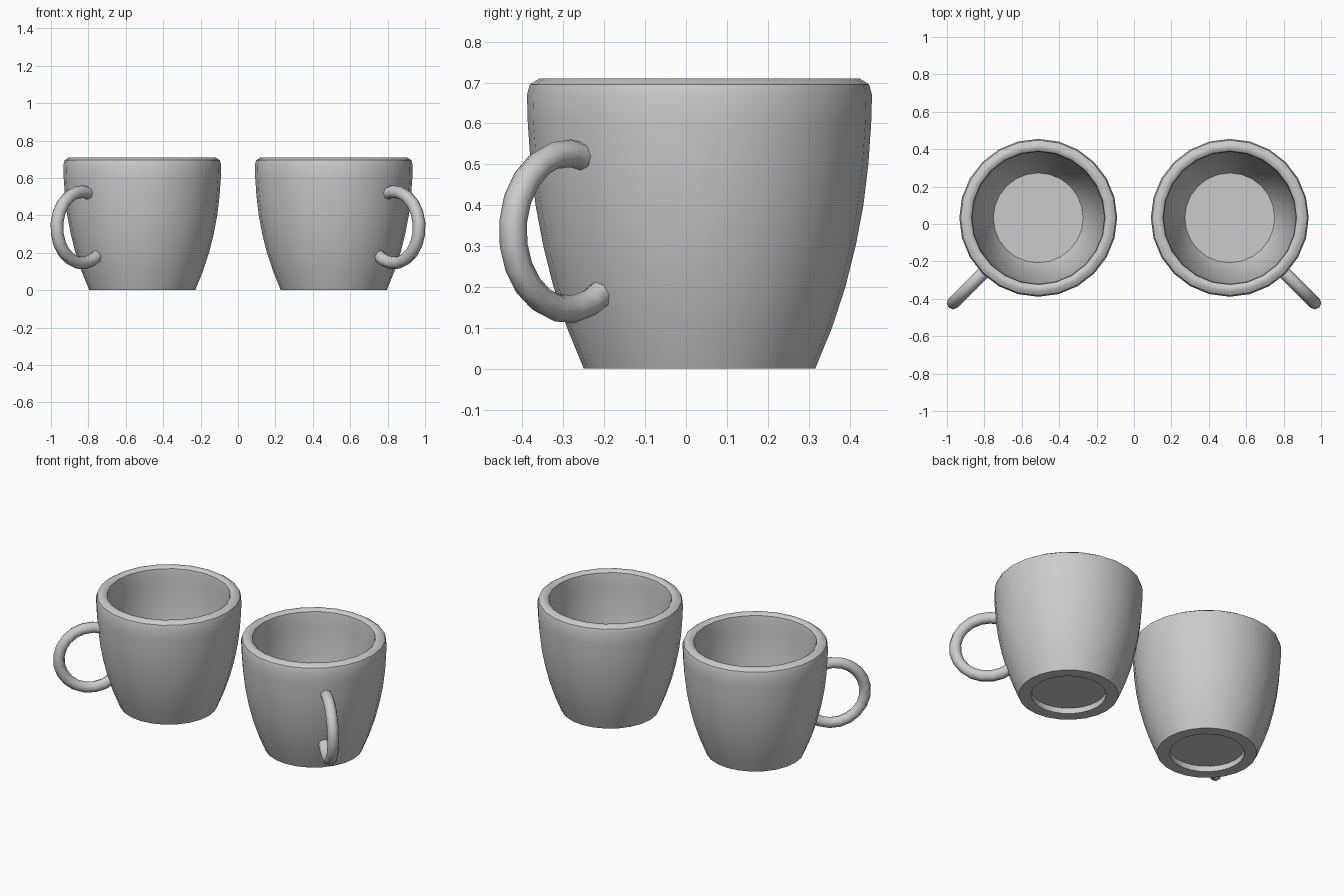
import bpy, bmesh
from math import sin, cos, pi, radians

if "Cube" in bpy.data.objects:
    bpy.data.objects.remove(bpy.data.objects["Cube"])

CX, CY = 0.512, 0.033
SIDES = 24

# (radius, z): underside recess, foot, outer wall, rounded rim, inner wall, floor
PROFILE = [(0, 0.035), (0.213, 0.035), (0.213, 0), (0.283, 0), (0.324, 0.1),
           (0.357, 0.2), (0.382, 0.3), (0.401, 0.4), (0.413, 0.5), (0.420, 0.6),
           (0.422, 0.67), (0.415, 0.695), (0.392, 0.71), (0.372, 0.71),
           (0.357, 0.698), (0.353, 0.67), (0.352, 0.6), (0.346, 0.5), (0.335, 0.4),
           (0.317, 0.3), (0.293, 0.2), (0.262, 0.11), (0.24, 0.07), (0, 0.07)]


def finish(name, bm, angle):
    bmesh.ops.recalc_face_normals(bm, faces=bm.faces)
    mesh = bpy.data.meshes.new(name)
    bm.to_mesh(mesh)
    bm.free()
    ob = bpy.data.objects.new(name, mesh)
    bpy.context.collection.objects.link(ob)
    bpy.ops.object.select_all(action='DESELECT')
    ob.select_set(True)
    bpy.context.view_layer.objects.active = ob
    bpy.ops.object.shade_smooth_by_angle(angle=radians(angle))
    return ob


def bridge(bm, a, b):
    n = len(a)
    for i in range(n):
        bm.faces.new((a[i], a[(i + 1) % n], b[(i + 1) % n], b[i]))


def cup_body(name, x):
    bm = bmesh.new()
    rings = [[bm.verts.new((x + r * cos(2 * pi * i / SIDES), CY + r * sin(2 * pi * i / SIDES), z))
              for i in range(SIDES)] for r, z in PROFILE[1:-1]]
    for a, b in zip(rings, rings[1:]):
        bridge(bm, a, b)
    bm.faces.new(rings[0])
    bm.faces.new(rings[-1])
    finish(name, bm, 40)


def cup_handle(name, x, side):
    # round tube along an arc in a vertical plane turned 45 degrees to the front
    bm = bmesh.new()
    s = 0.5 ** 0.5
    steps, tube, major = 14, 0.034, 0.191
    rings = []
    for k in range(steps + 1):
        t = radians(-130 + 240 * k / steps)
        ring = []
        for j in range(8):
            p = 2 * pi * j / 8
            rad = 0.455 + (major + tube * cos(p)) * cos(t)
            z = 0.336 + (major + tube * cos(p)) * sin(t)
            off = tube * sin(p)
            ring.append(bm.verts.new((x + side * s * (rad + off), CY - s * (rad - off), z)))
        rings.append(ring)
    for a, b in zip(rings, rings[1:]):
        bridge(bm, a, b)
    bm.faces.new(rings[0])
    bm.faces.new(rings[-1])
    finish(name, bm, 50)


for label, side in (("left", -1), ("right", 1)):
    cup_body(label + "_cup_body", side * CX)
    cup_handle(label + "_cup_handle", side * CX, side)
